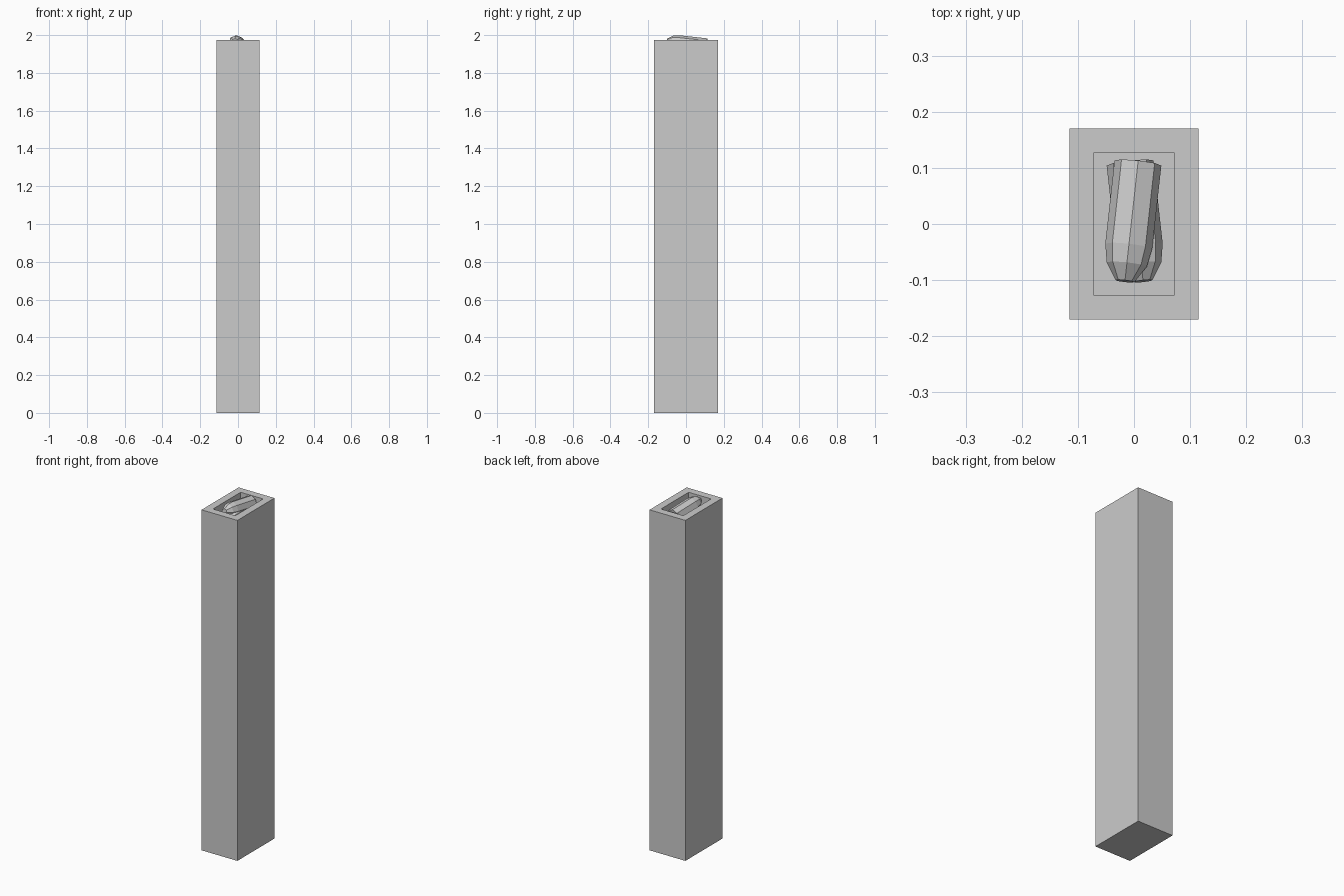
import bpy, bmesh, math
from mathutils import Vector, Matrix

if "Cube" in bpy.data.objects:
    bpy.data.objects.remove(bpy.data.objects["Cube"])

TOP = 1.975


def finish(name, bm):
    bmesh.ops.recalc_face_normals(bm, faces=bm.faces)
    mesh = bpy.data.meshes.new(name)
    bm.to_mesh(mesh)
    bm.free()
    obj = bpy.data.objects.new(name, mesh)
    bpy.context.collection.objects.link(obj)
    return obj


# Tall case with an open slot in the top
bm = bmesh.new()
bmesh.ops.create_cube(bm, size=1, matrix=Matrix.Translation((0, 0, TOP / 2))
                      @ Matrix.Diagonal((0.23, 0.34, TOP, 1)))
lid = max(bm.faces, key=lambda f: f.calc_center_median().z)
bmesh.ops.inset_region(bm, faces=[lid], thickness=0.061)
walls = bmesh.ops.extrude_face_region(bm, geom=[lid])["geom"]
bmesh.ops.translate(bm, vec=(0, 0, -0.13),
                    verts=[v for v in walls if isinstance(v, bmesh.types.BMVert)])
if lid.is_valid:
    bmesh.ops.delete(bm, geom=[lid], context='FACES_ONLY')
finish("case", bm)


# Eight-sided rods with a tapered nose: (distance along axis, radius)
PROFILE = [(0.11, 0.042), (-0.04, 0.042), (-0.073, 0.036), (-0.103, 0.017)]


def rod(name, side, drop):
    bm = bmesh.new()
    rings = []
    for y, r in PROFILE:
        ring = []
        for i in range(8):
            a = i * math.tau / 8
            ring.append(bm.verts.new((r * math.sin(a), y, r * math.cos(a))))
        rings.append(ring)
    for a, b in zip(rings, rings[1:]):
        for i in range(8):
            j = (i + 1) % 8
            bm.faces.new((a[i], a[j], b[j], b[i]))
    bm.faces.new(rings[0])
    bm.faces.new(rings[-1])
    # yaw across the slot and nose up
    turn = (Matrix.Rotation(-side * math.radians(6.3), 4, 'Z')
            @ Matrix.Rotation(-math.radians(6.3), 4, 'X'))
    bmesh.ops.transform(bm, matrix=Matrix.Translation((-side * 0.005, 0, 1.953 - drop)) @ turn,
                        verts=bm.verts)
    return finish(name, bm)


rod("upper_rod", 1, 0)
rod("lower_rod", -1, 0.035)
